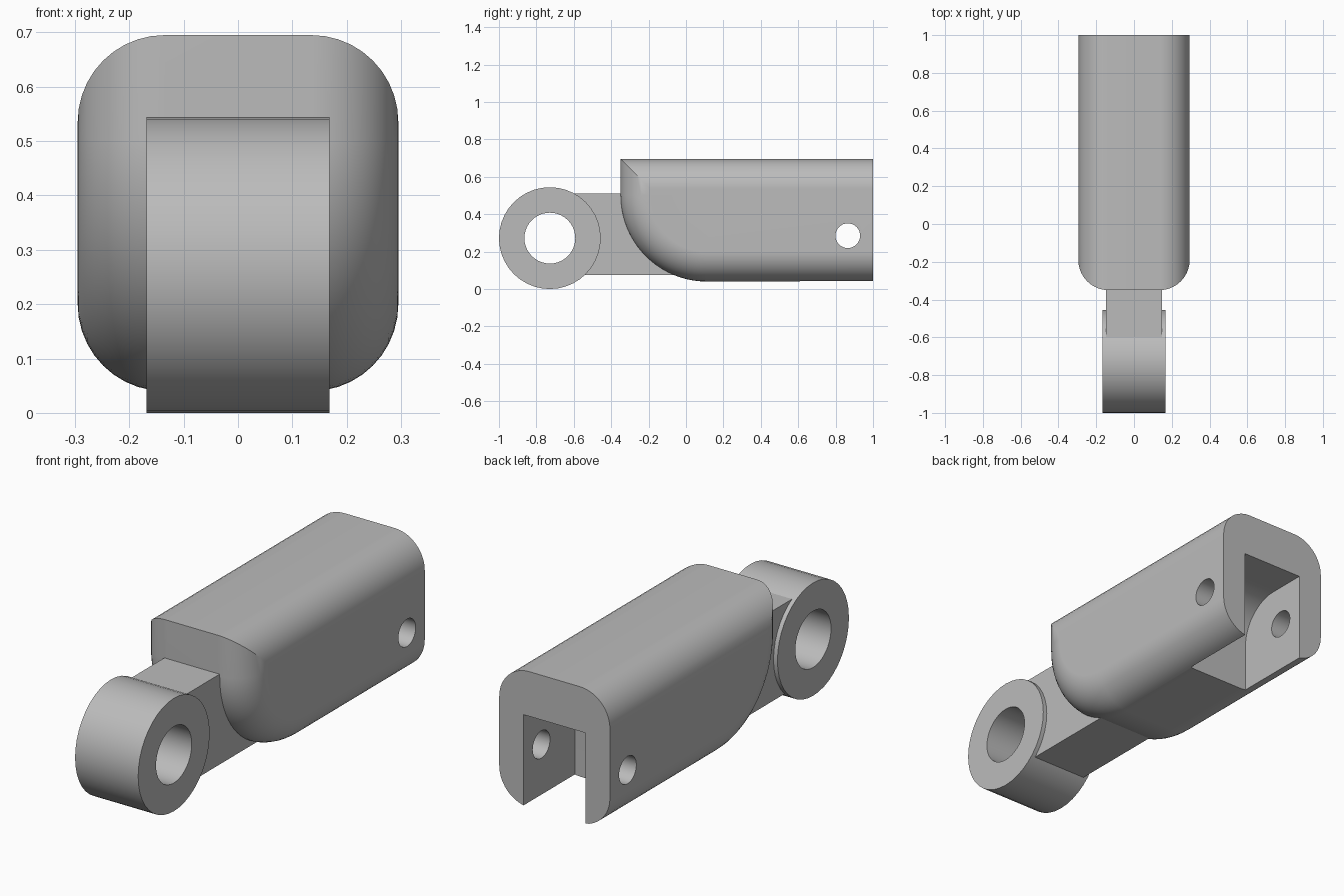
import bpy, bmesh
from math import sin, cos, pi, radians

if "Cube" in bpy.data.objects:
    bpy.data.objects.remove(bpy.data.objects["Cube"], do_unlink=True)

steel = bpy.data.materials.new("grey_steel")
GREY = (0.5, 0.5, 0.5, 1)
steel.diffuse_color = GREY
steel.use_nodes = True
steel.node_tree.nodes["Principled BSDF"].inputs["Base Color"].default_value = GREY


def arc(cy, cz, r, start, end, steps):
    """Points (y, z) on an arc; angles in degrees."""
    angles = [radians(start + (end - start) * i / steps) for i in range(steps + 1)]
    return [(cy + r * cos(a), cz + r * sin(a)) for a in angles]


def circle(cy, cz, r, sides):
    return arc(cy, cz, r, 0, 360, sides)[:-1]


def loft(name, sections):
    """Join side outlines, given as (x, [(y, z), ...]), into a closed solid."""
    bm = bmesh.new()
    rings = [[bm.verts.new((x, y, z)) for y, z in pts] for x, pts in sections]
    for a, b in zip(rings, rings[1:]):
        n = len(a)
        for i in range(n):
            j = (i + 1) % n
            bm.faces.new((a[i], a[j], b[j], b[i]))
    bm.faces.new(rings[0])
    bm.faces.new(rings[-1])
    bmesh.ops.recalc_face_normals(bm, faces=bm.faces)
    mesh = bpy.data.meshes.new(name)
    bm.to_mesh(mesh)
    bm.free()
    mesh.materials.append(steel)
    obj = bpy.data.objects.new(name, mesh)
    bpy.context.collection.objects.link(obj)
    return obj


def prism(name, outline, half_width):
    return loft(name, [(-half_width, outline), (half_width, outline)])


def select(obj):
    bpy.ops.object.select_all(action="DESELECT")
    obj.select_set(True)
    bpy.context.view_layer.objects.active = obj


def cut(obj, cutter):
    mod = obj.modifiers.new("cut", "BOOLEAN")
    mod.operation = "DIFFERENCE"
    mod.solver = "EXACT"
    mod.object = cutter
    select(obj)
    bpy.ops.object.modifier_apply(modifier=mod.name)


# Fork body: side outline inset progressively toward each flank for the fillet
HALF, FILLET, STEPS = 0.295, 0.16, 10
BACK, FRONT, TOP, BOTTOM, NOSE = 1.0, -0.35, 0.695, 0.04, 0.46


def body_outline(inset):
    nose = arc(FRONT + NOSE, BOTTOM + NOSE, NOSE - inset, 180, 270, 20)
    return [(BACK, TOP - inset), (FRONT + inset, TOP - inset)] + nose + [(BACK, BOTTOM + inset)]


half = []
for i in range(STEPS + 1):
    t = pi / 2 * i / STEPS
    half.append((HALF - FILLET + FILLET * sin(t), body_outline(FILLET * (1 - cos(t)))))
body = loft("fork_body", [(-x, pts) for x, pts in reversed(half)] + half)

# Fork slot with a rounded inner end, and the cross pin hole
slot_outline = [(1.1, -0.1), (1.1, 0.48)] + arc(0.81, 0.28, 0.2, 90, 180, 10) + [(0.61, -0.1)]
slot = prism("slot_cutter", slot_outline, 0.165)
pin = prism("pin_cutter", circle(0.865, 0.285, 0.066, 32), 0.5)
cut(body, slot)
cut(body, pin)

# Eye and the shank that joins it to the body
EYE_Y, EYE_Z = -0.728, 0.272
eye = prism("eye_ring", circle(EYE_Y, EYE_Z, EYE_Z, 40), 0.168)
shank = prism("shank", [(-0.65, 0.075), (0.05, 0.075), (0.05, 0.51), (-0.65, 0.51)], 0.147)
bore = prism("bore_cutter", circle(EYE_Y, EYE_Z, 0.136, 40), 0.5)
cut(eye, bore)
cut(shank, bore)

for cutter in (slot, pin, bore):
    bpy.data.objects.remove(cutter, do_unlink=True)

# Smooth rounded areas, keep crisp edges
for obj in (body, eye, shank):
    select(obj)
    bpy.ops.object.shade_smooth_by_angle(angle=radians(30))
    mod = obj.modifiers.new("flat_normals", "WEIGHTED_NORMAL")
    mod.keep_sharp = True
